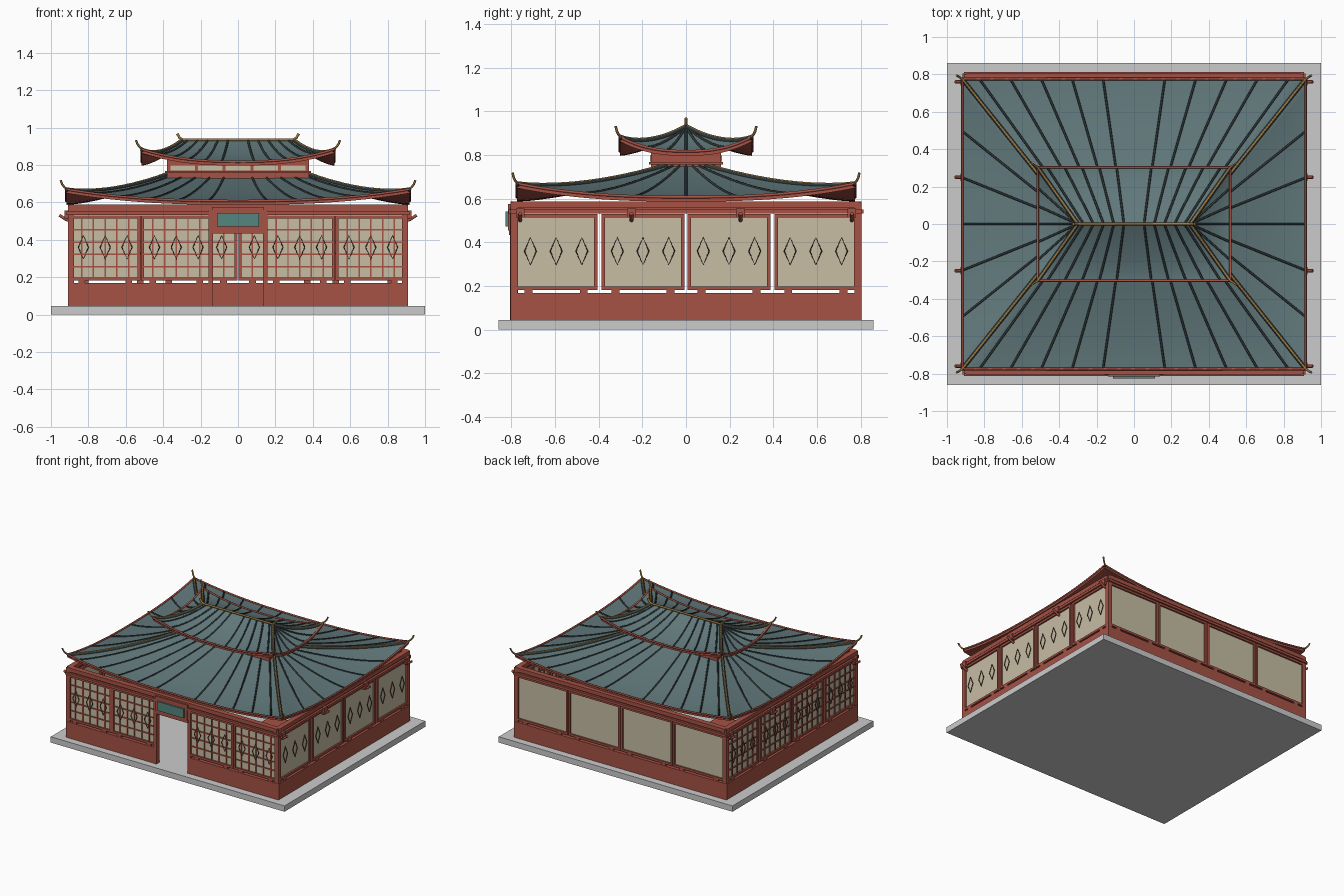
import bpy, bmesh
from math import radians
from mathutils import Matrix, Vector

cube = bpy.data.objects.get("Cube")
if cube:
    bpy.data.objects.remove(cube, do_unlink=True)


def material(name, r, g, b):
    m = bpy.data.materials.new(name)
    m.use_nodes = True
    m.diffuse_color = (r, g, b, 1)
    m.node_tree.nodes["Principled BSDF"].inputs["Base Color"].default_value = (r, g, b, 1)
    return m


RED = material("red_lacquer", .38, .085, .06)
TEAL = material("teal_tile", .12, .19, .2)
DARK = material("dark_rib", .03, .04, .04)
GOLD = material("gilding", .36, .2, .05)
PAPER = material("paper", .57, .51, .37)
WOOD = material("dark_wood", .11, .05, .03)
JADE = material("jade_board", .09, .24, .21)


def finish(name, bm, mat, smooth=False):
    bmesh.ops.recalc_face_normals(bm, faces=bm.faces)
    mesh = bpy.data.meshes.new(name)
    bm.to_mesh(mesh)
    bm.free()
    ob = bpy.data.objects.new(name, mesh)
    bpy.context.collection.objects.link(ob)
    if mat:
        mesh.materials.append(mat)
    if smooth:
        bpy.ops.object.select_all(action='DESELECT')
        ob.select_set(True)
        bpy.context.view_layer.objects.active = ob
        bpy.ops.object.shade_smooth_by_angle(angle=radians(40))
    return ob


def boxes(name, mat, spans, frame=Matrix()):
    """One object from boxes given as ((x0, x1), (y0, y1), (z0, z1))."""
    bm = bmesh.new()
    for span in spans:
        size = [b - a for a, b in span]
        mid = [(a + b) / 2 for a, b in span]
        bmesh.ops.create_cube(bm, size=1, matrix=frame @ Matrix.Translation(mid) @ Matrix.Diagonal((*size, 1)))
    return finish(name, bm, mat)


def tubes(name, mat, paths, radius, closed=False, sides=1):
    curve = bpy.data.curves.new(name, 'CURVE')
    curve.dimensions = '3D'
    curve.bevel_depth = radius
    curve.bevel_resolution = sides
    curve.use_fill_caps = True
    for path in paths:
        spline = curve.splines.new('POLY')
        spline.points.add(len(path) - 1)
        spline.use_cyclic_u = closed
        for point, co in zip(spline.points, path):
            point.co = (*co, 1)
    curve.materials.append(mat)
    ob = bpy.data.objects.new(name, curve)
    bpy.context.collection.objects.link(ob)
    return ob


# Stone base
boxes("stone_base", None, [((-1, 1), (-.86, .86), (0, .045))])


# Walls: local x runs along the wall, local -y points outward
def wall(name, angle, dist, half, centres, width, lattice, diamonds, door=0):
    frame = Matrix.Rotation(radians(angle), 4, 'Z')
    inner, mid = -dist + .04, -dist + .018
    runs = [(-half, -door), (door, half)] if door else [(-half, half)]
    boxes(name + "_plinth", RED, [(run, (-dist, inner), (.045, .168)) for run in runs], frame)
    boxes(name + "_beams", RED, [((-half - .005, half + .005), (-dist - .008, -dist + .022), (.532, .55)),
                                 ((-half + .01, half - .01), (-dist, inner), (.558, .588)),
                                 ((-half, half), (-dist + .008, inner - .008), (.548, .56))], frame)
    rails, feet, sheets, bars, rhombs = [], [], [], [], []
    for c in centres:
        a, b = c - width / 2, c + width / 2
        depth = (-dist + .002, -dist + .034)
        rails += [((a, b), depth, z) for z in ((.182, .198), (.515, .53))]
        rails += [(x, depth, (.182, .53)) for x in ((a, a + .016), (b - .016, b))]
        feet += [((c + k * width / 3 - .018, c + k * width / 3 + .018), depth, (.165, .183)) for k in (-1, 1)]
        sheets.append(((a, b), (mid - .004, mid + .004), (.185, .525)))
        if lattice:
            off = mid - lattice * .007
            v = (off - .004, off + .004)
            n = 6
            for k in range(1, n):
                x = a + width * k / n
                bars.append(((x - .004, x + .004), v, (.19, .52)))
            for k in range(1, 5):
                z = .19 + .33 * k / 5
                bars.append(((a, b), v, (z - .004, z + .004)))
        if diamonds:
            off = mid - diamonds * .013
            for k in (-1, 0, 1):
                x = c + k * width * .31
                rhombs.append([frame @ Vector(p) for p in
                               ((x - .027, off, .36), (x, off, .298), (x + .027, off, .36), (x, off, .422))])
    boxes(name + "_panel_frames", RED, rails, frame)
    boxes(name + "_panel_feet", RED, feet, frame)
    boxes(name + "_paper_panels", PAPER, sheets, frame)
    if bars:
        boxes(name + "_lattice", RED, bars, frame)
    if rhombs:
        tubes(name + "_diamonds", WOOD, rhombs, .003, closed=True)


wall("front_wall", 0, .805, .905, (-.71, -.33, .33, .71), .376, 1, 1, door=.14)
wall("right_wall", 90, .91, .8, (-.595, -.197, .197, .595), .38, -1, 1)
wall("back_wall", 180, .805, .905, (-.67, -.224, .224, .67), .44, -1, -1)
wall("left_wall", -90, .91, .8, (-.595, -.197, .197, .595), .38, 1, 1)

# Posts, end brackets and doorway
boxes("corner_posts", RED, [((x - .016, x + .016), (y - .016, y + .016), (.045, .585))
                            for x in (-.892, .892) for y in (-.787, .787)])
boxes("door_posts", RED, [((x - .012, x + .012), (-.807, -.77), (.045, .56)) for x in (-.145, .145)])
boxes("door_lintel", RED, [((-.14, .14), (-.81, -.775), (.435, .455)), ((-.14, .14), (-.815, -.79), (.545, .575))])
boxes("sign_frame", RED, [((-.135, .135), (-.815, -.79), (.455, .555))])
boxes("sign_board", JADE, [((-.112, .112), (-.826, -.81), (.472, .542))])
brackets = [(sx, y) for sx in (-1, 1) for y in (-.76, -.25, .25, .76)]
tubes("bracket_arms", RED, [[(sx * .89, y, .5), (sx * .92, y, .508), (sx * .955, y, .532)] for sx, y in brackets], .009)
boxes("bracket_blocks", RED, [((sx * .915 - .012, sx * .915 + .012), (y - .02, y + .02), (.515, .556))
                              for sx, y in brackets])

# Low tables inside
for side, x in (("left", .32), ("right", -.32)):
    boxes(side + "_low_table", RED, [((x - .1, x + .1), (-.1, .1), (.15, .168))] +
          [((x + i - .01, x + i + .01), (j - .01, j + .01), (.045, .15)) for i in (-.08, .08) for j in (-.08, .08)])


# Hipped roofs with concave slopes and lifted corners
def roof(name, ex, ey, rx, z0, zr, lift):
    def at(side, s, t, dz=0.0):
        z = z0 + (zr - z0) * t ** 1.5 + lift * abs(s) ** 2.5 * (1 - t) ** 2 + dz
        x, y = ex + (rx - ex) * t, ey * (1 - t)
        sign = 1 if side < 2 else -1
        return Vector((s * x, -sign * y, z)) if side % 2 == 0 else Vector((sign * x, s * y, z))

    across, up = 24, 14

    def sheet(bm, dz):
        for side in range(4):
            grid = [[bm.verts.new(at(side, 2 * i / across - 1, j / up, dz)) for i in range(across + 1)]
                    for j in range(up + 1)]
            for j in range(up):
                for i in range(across):
                    bm.faces.new((grid[j][i], grid[j][i + 1], grid[j + 1][i + 1], grid[j + 1][i]))
        bmesh.ops.remove_doubles(bm, verts=bm.verts, dist=.0001)
        bmesh.ops.dissolve_degenerate(bm, dist=.0001, edges=bm.edges)

    top = bmesh.new()
    sheet(top, 0)
    finish(name + "_tiles", top, TEAL, smooth=True)

    # Red soffit with its eave board
    under = bmesh.new()
    sheet(under, -.018)
    rim = [e for e in under.edges if e.is_boundary]
    lifted = bmesh.ops.extrude_edge_only(under, edges=rim)["geom"]
    bmesh.ops.translate(under, vec=(0, 0, .017), verts=[v for v in lifted if isinstance(v, bmesh.types.BMVert)])
    finish(name + "_soffit", under, RED, smooth=True)

    # Ribs fan from eave to ridge
    steps = [j / up for j in range(up + 1)]
    ribs = []
    for side in range(4):
        spread = [k * .18 for k in range(-5, 6) if k] if side % 2 == 0 else [k * .32 for k in range(-2, 3)]
        ribs += [[at(side, s, t, .001) for t in steps] for s in spread]
    tubes(name + "_ribs", DARK, ribs, .006)

    # Eave trim, hips and upturned corner tips
    eaves = [[at(side, 2 * i / across - 1, 0, .003) for i in range(across + 1)] for side in range(4)]
    tubes(name + "_eave_trim", RED, eaves, .007)
    hips, beds = [], []
    for side in (0, 2):
        for s in (-1, 1):
            line = [at(side, s, t) for t in reversed(steps)]
            end = line[-1]
            sx, sy = (1 if end.x > 0 else -1), (1 if end.y > 0 else -1)
            curl = [end + Vector((sx * d, sy * d * .65, h + .006))
                    for d, h in ((.01, .008), (.022, .024), (.03, .045))]
            beds.append(line)
            hips.append([p + Vector((0, 0, .008)) for p in line] + curl)
    tubes(name + "_hip_beds", DARK, beds, .011)
    tubes(name + "_hips", GOLD, hips, .006)


roof("lower_roof", .918, .775, .3, .605, .78, .062)
roof("upper_roof", .515, .303, .3, .815, .93, .066)

# Ridge with upturned ends
tubes("roof_ridge", GOLD, [[(-.325, 0, .968), (-.312, 0, .945), (-.295, 0, .935),
                            (.295, 0, .935), (.312, 0, .945), (.325, 0, .968)]], .008)

# Small clerestory between the roofs
boxes("clerestory", RED, [((-.38, .38), (-.16, .16), (.68, .84)), ((-.39, .39), (-.17, .17), (.757, .768))])
boxes("clerestory_panels", PAPER, [((x - .066, x + .066), (y - .004, y + .004), (.771, .798))
                                   for x in (-.296, -.148, 0, .148, .296) for y in (-.162, .162)])
